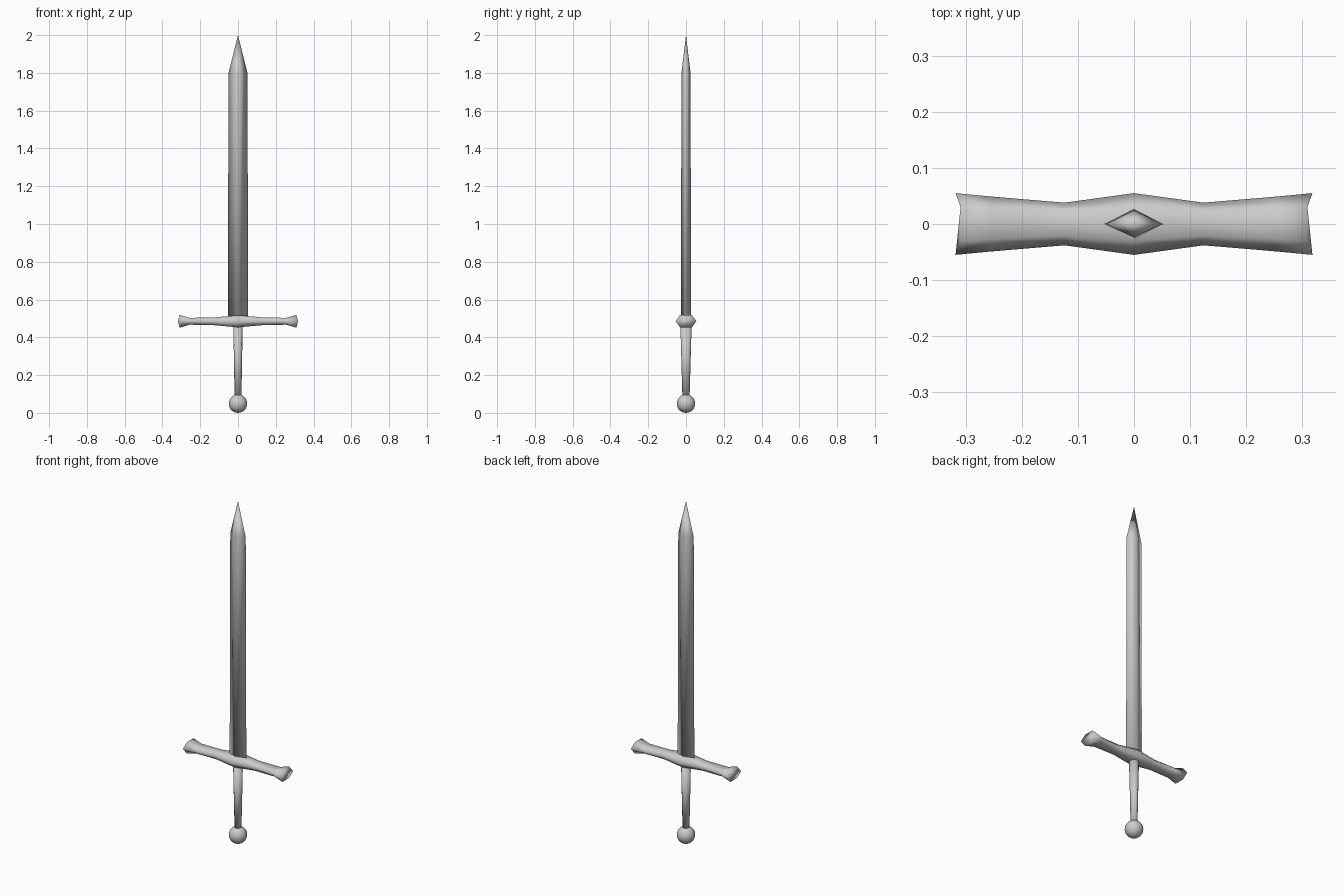
import bpy, bmesh, math
from mathutils import Vector

if "Cube" in bpy.data.objects:
    bpy.data.objects.remove(bpy.data.objects["Cube"])


def loft(name, rings):
    """Skin a list of equal-sized rings; one-point rings make a tip."""
    bm = bmesh.new()
    loops = [[bm.verts.new(p) for p in r] for r in rings]
    for a, b in zip(loops, loops[1:]):
        n = max(len(a), len(b))
        for i in range(n):
            j = (i + 1) % n
            if len(b) == 1:
                bm.faces.new((a[i], a[j], b[0]))
            else:
                bm.faces.new((a[i], a[j], b[j], b[i]))
    for end in (loops[0], loops[-1]):
        if len(end) > 2:
            bm.faces.new(end)
    bmesh.ops.recalc_face_normals(bm, faces=bm.faces)
    for f in bm.faces:
        f.smooth = True
    me = bpy.data.meshes.new(name)
    bm.to_mesh(me)
    bm.free()
    ob = bpy.data.objects.new(name, me)
    bpy.context.collection.objects.link(ob)
    return ob


def ellipse(rx, ry, z, n):
    return [(rx * math.cos(i * math.tau / n), ry * math.sin(i * math.tau / n), z)
            for i in range(n)]


# Blade: diamond section drawn to a point
loft("blade", [ellipse(0.054, 0.027, 0.48, 4),
               ellipse(0.050, 0.024, 1.80, 4),
               [(0, 0, 2.0)]])

# Crossguard: hexagonal section, swelling at the middle and flaring at the ends
GUARD_Z = 0.485


def guard_ring(x, hy, hz, inset=0.0):
    xi = x - math.copysign(inset, x)
    k = 0.55 * hy
    pts = [(x, hy, 0), (xi, k, hz), (xi, -k, hz),
           (x, -hy, 0), (xi, -k, -hz), (xi, k, -hz)]
    return [Vector(p) + Vector((0, 0, GUARD_Z)) for p in pts]


half = [(0.124, 0.038, 0.021, 0), (0.255, 0.049, 0.018, 0), (0.318, 0.055, 0.034, 0.009)]
rings = [guard_ring(-x, *r) for x, *r in reversed(half)]
rings.append(guard_ring(0, 0.055, 0.032))
rings += [guard_ring(x, *r) for x, *r in half]
loft("crossguard", rings)

# Grip: oval, tapering toward the pommel
loft("grip", [ellipse(0.018, 0.019, 0.08, 12), ellipse(0.025, 0.030, 0.47, 12)])

# Pommel: ball resting on the ground plane
bpy.ops.mesh.primitive_uv_sphere_add(segments=24, ring_count=12, radius=0.049,
                                     location=(0, 0, 0.049))
pommel = bpy.context.object
pommel.name = "pommel"
bpy.ops.object.shade_smooth()
